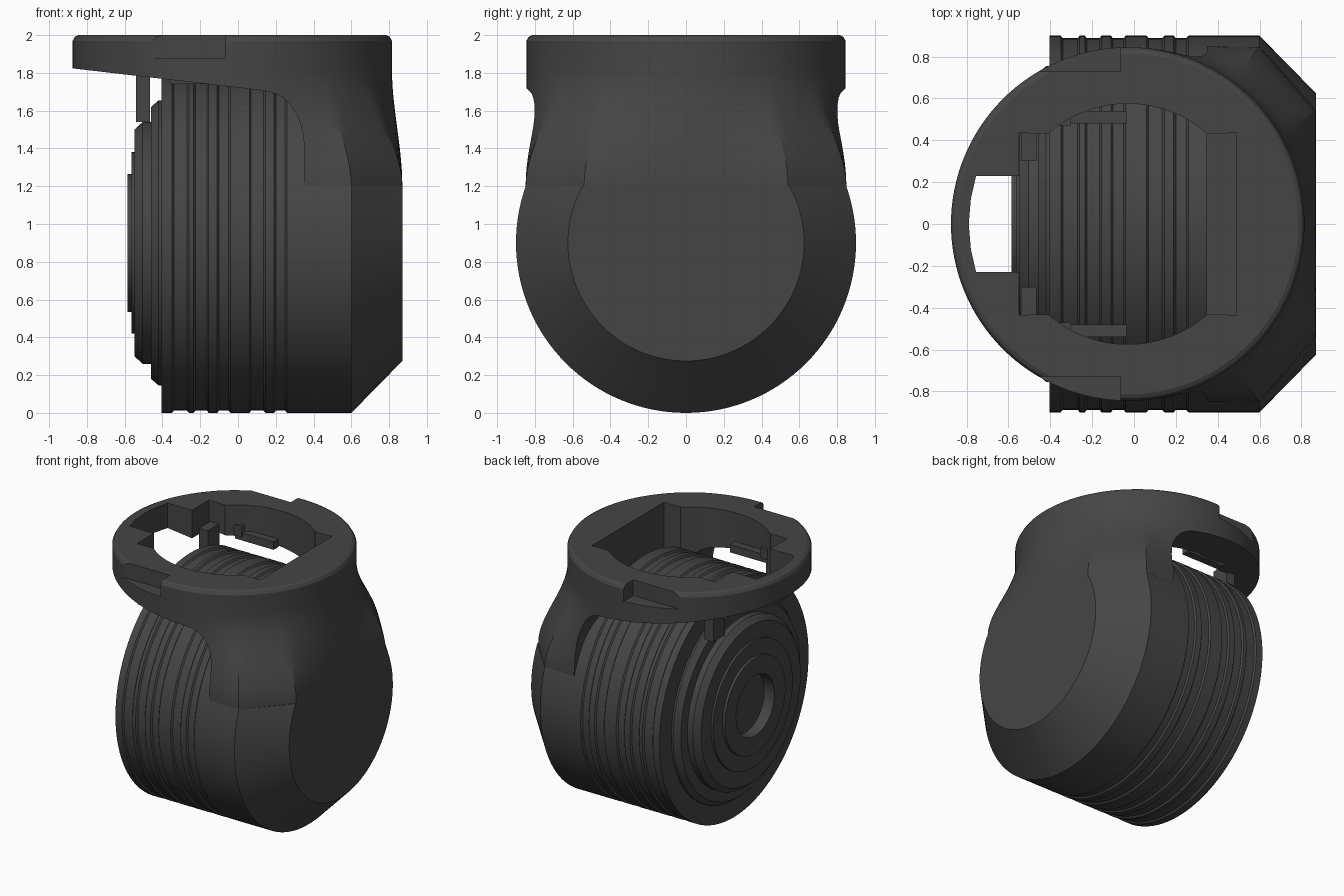
import bpy, bmesh, math
from math import sin, cos, pi, sqrt, radians

if "Cube" in bpy.data.objects:
    bpy.data.objects.remove(bpy.data.objects["Cube"])

CX, R = -0.03, 0.845          # collar centre and radius
mat = bpy.data.materials.new("dark_grey")
mat.diffuse_color = (0.06, 0.06, 0.06, 1)
mat.use_nodes = True
mat.node_tree.nodes["Principled BSDF"].inputs["Base Color"].default_value = mat.diffuse_color


def finish(name, bm):
    bmesh.ops.recalc_face_normals(bm, faces=bm.faces)
    me = bpy.data.meshes.new(name)
    bm.to_mesh(me)
    bm.free()
    ob = bpy.data.objects.new(name, me)
    bpy.context.collection.objects.link(ob)
    me.materials.append(mat)
    return ob


def loft(name, rings, caps=True):
    bm = bmesh.new()
    vs = [[bm.verts.new(p) for p in ring] for ring in rings]
    n = len(vs[0])
    for a, b in zip(vs, vs[1:]):
        for i in range(n):
            j = (i + 1) % n
            bm.faces.new((a[i], a[j], b[j], b[i]))
    if caps:
        bm.faces.new(vs[0])
        bm.faces.new(vs[-1])
    return finish(name, bm)


def box(name, x, y, z):
    return loft(name, [[(x[0], y[0], h), (x[1], y[0], h), (x[1], y[1], h), (x[0], y[1], h)] for h in z])


def cut(ob, cutter):
    cutter.hide_render = True
    m = ob.modifiers.new("cut", 'BOOLEAN')
    m.operation, m.solver, m.object = 'DIFFERENCE', 'EXACT', cutter
    bpy.context.view_layer.objects.active = ob
    bpy.ops.object.modifier_apply(modifier=m.name)
    bpy.data.objects.remove(cutter)


def smooth(ob):
    bpy.ops.object.select_all(action='DESELECT')
    ob.select_set(True)
    bpy.context.view_layer.objects.active = ob
    bpy.ops.object.shade_smooth_by_angle(angle=radians(25))


# Drum: stepped hub, grooved barrel and chamfered end, turned around the x axis
profile = [(-0.50, 0.23), (-0.585, 0.23), (-0.585, 0.365), (-0.565, 0.365), (-0.565, 0.48),
           (-0.548, 0.48), (-0.548, 0.60), (-0.505, 0.64), (-0.46, 0.64), (-0.46, 0.72),
           (-0.42, 0.755), (-0.405, 0.755), (-0.405, 0.90)]
for a, b in [(-0.35, -0.26), (-0.235, -0.155), (-0.11, -0.04), (0.06, 0.145), (0.19, 0.26)]:
    profile += [(a, 0.90), (a + 0.01, 0.888), (b - 0.01, 0.888), (b, 0.90)]
profile += [(0.60, 0.90), (0.87, 0.625)]
N = 128
drum = loft("drum", [[(x, r * cos(2 * pi * i / N), 0.9 + r * sin(2 * pi * i / N)) for i in range(N)]
                     for x, r in profile])
cut(drum, box("drum_cutter", (0.35, 1.2), (-1, 1), (1.2, 2.2)))
smooth(drum)


# Neck and collar: round at the top, blending into the drum's section at z = 1.2
def section(z, t, inset):
    ring = []
    for i in range(N):
        a = 2 * pi * i / N
        c, s = cos(a), abs(sin(a))
        r = R - inset
        if c > 1e-6:
            d = min(0.9 / c, 0.849 / max(s, 1e-6))
            k = (0.849 - 0.542) / 0.27
            d = min(d, (0.849 + k * (0.6 - CX)) / (s + k * c))
            r += (d - R) * t
        ring.append((CX + r * c, r * sin(a), z))
    return ring


rings = [section(2.0, 0, 0.03), section(1.991, 0, 0.012), section(1.97, 0, 0)]
for i in range(15):
    u = i / 14
    rings.append(section(1.82 - 0.62 * u, u * u * (3 - 2 * u), 0))
collar = loft("neck_and_collar", rings)

# Slanted underside with a rounded inner corner
side = [(-1.1, 1.85), (0.12, 1.708)]
side += [(0.15 + 0.2 * sin(a), 1.40 + 0.30 * cos(a)) for a in [i * pi / 20 for i in range(1, 11)]]
side += [(0.35, 1.0), (-1.1, 1.0)]
cut(collar, loft("underside_cutter", [[(x, y, z) for x, z in side] for y in (-1.2, 1.2)]))

# Opening through the collar
arc = [(CX + 0.575 * cos(a), 0.575 * sin(a)) for a in [radians(48.6 + 82.8 * i / 24) for i in range(25)]]
half = [(0.49, 0.435)] + arc + [(-0.55, 0.435), (-0.55, 0.23), (-0.755, 0.23), (-0.78, 0.12)]
outline = half + [(-0.79, 0)] + [(x, -y) for x, y in reversed(half)]
cut(collar, loft("opening_cutter", [[(x, y, z) for x, y in outline] for z in (1.1, 2.1)]))

# Side notches in the rim
for s in (1, -1):
    cut(collar, box("notch_cutter", (-0.6, -0.065), sorted((0.73 * s, 1.1 * s)), (1.88, 2.1)))
smooth(collar)

# Inner clips and guide rails, mirrored front to back
for s, tag in ((1, "back"), (-1, "front")):
    box("clip_" + tag, (-0.54, -0.465), sorted((0.30 * s, 0.44 * s)), (1.54, 1.84))
    box("rail_" + tag, (-0.36, -0.035), sorted((0.48 * s, 0.54 * s)), (1.74, 1.80))
    box("rail_foot_" + tag, (-0.40, -0.30), sorted((0.47 * s, 0.60 * s)), (1.77, 1.85))
